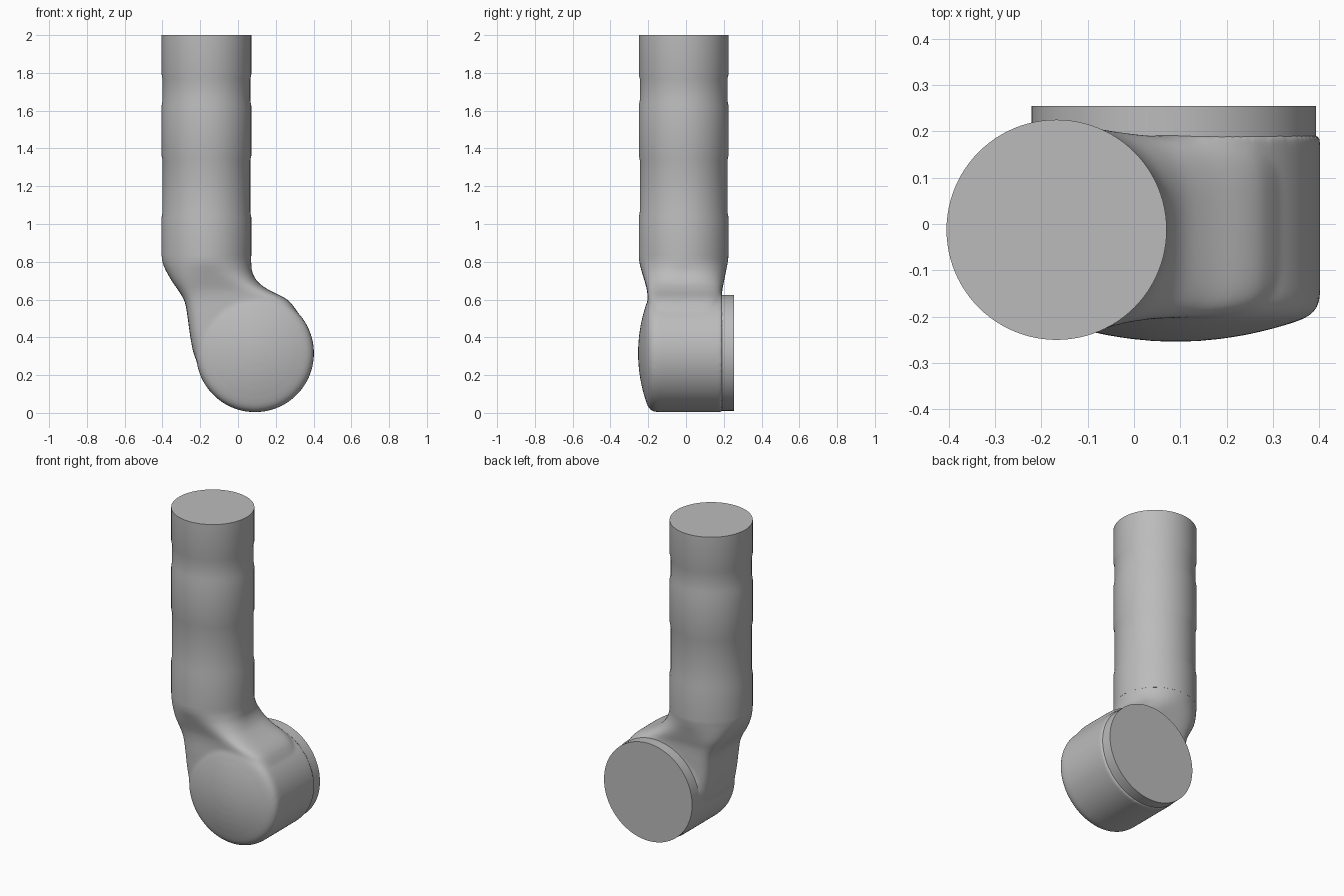
import bpy, bmesh, math
from mathutils import Matrix, Vector

cube = bpy.data.objects.get("Cube")
if cube:
    bpy.data.objects.remove(cube)

grey = bpy.data.materials.new("light grey")
grey.use_nodes = True
grey.diffuse_color = (0.5, 0.5, 0.5, 1)
grey.node_tree.nodes["Principled BSDF"].inputs["Base Color"].default_value = (0.5, 0.5, 0.5, 1)


def loft(bm, rings):
    """Skin closed rings of equal length and cap both ends."""
    loops = [[bm.verts.new(p) for p in ring] for ring in rings]
    n = len(loops[0])
    for a, b in zip(loops, loops[1:]):
        for i in range(n):
            j = (i + 1) % n
            bm.faces.new((a[i], a[j], b[j], b[i]))
    bm.faces.new(loops[0][::-1])
    bm.faces.new(loops[-1])


def lathe(bm, profile, matrix, n=96):
    """Revolve (radius, height) points around the local z axis."""
    angles = [2 * math.pi * i / n for i in range(n)]
    loft(bm, [[matrix @ Vector((r * math.cos(a), r * math.sin(a), h)) for a in angles]
              for r, h in profile])


def finish(name, bm):
    bmesh.ops.recalc_face_normals(bm, faces=bm.faces)
    mesh = bpy.data.meshes.new(name)
    bm.to_mesh(mesh)
    bm.free()
    mesh.materials.append(grey)
    obj = bpy.data.objects.new(name, mesh)
    bpy.context.collection.objects.link(obj)
    return obj


def shade(obj, degrees):
    bpy.ops.object.select_all(action='DESELECT')
    obj.select_set(True)
    bpy.context.view_layer.objects.active = obj
    bpy.ops.object.shade_smooth_by_angle(angle=math.radians(degrees))


def blend(rows, steps):
    """Catmull-Rom interpolation through rows of numbers."""
    out = []
    for i in range(len(rows) - 1):
        quad = [rows[max(0, min(len(rows) - 1, i + k))] for k in (-1, 0, 1, 2)]
        for s in range(steps):
            t = s / steps
            out.append([b + 0.5 * t * (c - a + t * (2*a - 5*b + 4*c - d + t * (3*(b - c) + d - a)))
                        for a, b, c, d in zip(*quad)])
    return out + [list(rows[-1])]


def section(z, left, right, front, back, power, n=96):
    """Horizontal rounded-box outline; power 2 is an ellipse."""
    ring = []
    for i in range(n):
        a = 2 * math.pi * i / n
        c, s = math.cos(a), math.sin(a)
        x = math.copysign(abs(c) ** (2 / power), c)
        y = math.copysign(abs(s) ** (2 / power), s)
        ring.append(((left + right + x * (right - left)) / 2,
                     (front + back + y * (back - front)) / 2, z))
    return ring


# Arm tube with two shallow recessed bands
R, G = 0.2375, 0.232
tube_profile = [(R, 0.83)]
for low, high in ((1.05, 1.35), (1.64, 1.78)):
    tube_profile += [(R, low - 0.015), (G, low + 0.015), (G, high - 0.012), (R, high + 0.012)]
tube_profile.append((R, 2.0))
bm = bmesh.new()
lathe(bm, tube_profile, Matrix.Translation((-0.167, -0.0125, 0)))
shade(finish("arm_tube", bm), 40)

# Joint housing: drum lying along y with a domed front
to_front = Matrix.Translation((0.09, 0, 0.316)) @ Matrix.Rotation(math.pi / 2, 4, 'X')
drum = [(0.312, -0.192), (0.312, 0.15), (0.309, 0.172), (0.298, 0.19), (0.28, 0.203)]
drum += [(r, 0.254 - 0.64 * r * r) for r in (0.25, 0.2, 0.15, 0.1, 0.05, 0.01)]
bm = bmesh.new()
lathe(bm, drum, to_front)

# Neck: round under the tube, boxy where it enters the drum
neck_rows = [
    (0.20, -0.18, 0.20, -0.18, 0.16, 6),
    (0.30, -0.23, 0.28, -0.20, 0.185, 6),
    (0.40, -0.252, 0.31, -0.205, 0.19, 6),
    (0.50, -0.266, 0.325, -0.205, 0.19, 6),
    (0.57, -0.277, 0.29, -0.203, 0.19, 6),
    (0.61, -0.292, 0.245, -0.203, 0.19, 5.5),
    (0.65, -0.317, 0.165, -0.207, 0.192, 4.5),
    (0.69, -0.345, 0.108, -0.217, 0.2, 3.5),
    (0.74, -0.375, 0.077, -0.232, 0.21, 2.6),
    (0.79, -0.398, 0.0705, -0.246, 0.22, 2.1),
    (0.83, -0.4045, 0.0705, -0.25, 0.225, 2),
    (0.86, -0.404, 0.07, -0.2495, 0.2245, 2),
]
loft(bm, [section(*row) for row in blend(neck_rows, 4)])
housing = finish("joint_housing", bm)

# Fuse drum and neck into one softly blended casting
remesh = housing.modifiers.new("fuse", 'REMESH')
remesh.mode = 'VOXEL'
remesh.voxel_size = 0.009
remesh.use_smooth_shade = True
soften = housing.modifiers.new("soften", 'SMOOTH')
soften.factor = 0.5
soften.iterations = 10

# Mounting flange on the back
bm = bmesh.new()
lathe(bm, [(0.307, -0.255), (0.307, -0.15)],
      Matrix.Translation((0.086, 0, 0.318)) @ Matrix.Rotation(math.pi / 2, 4, 'X'))
shade(finish("back_flange", bm), 40)
